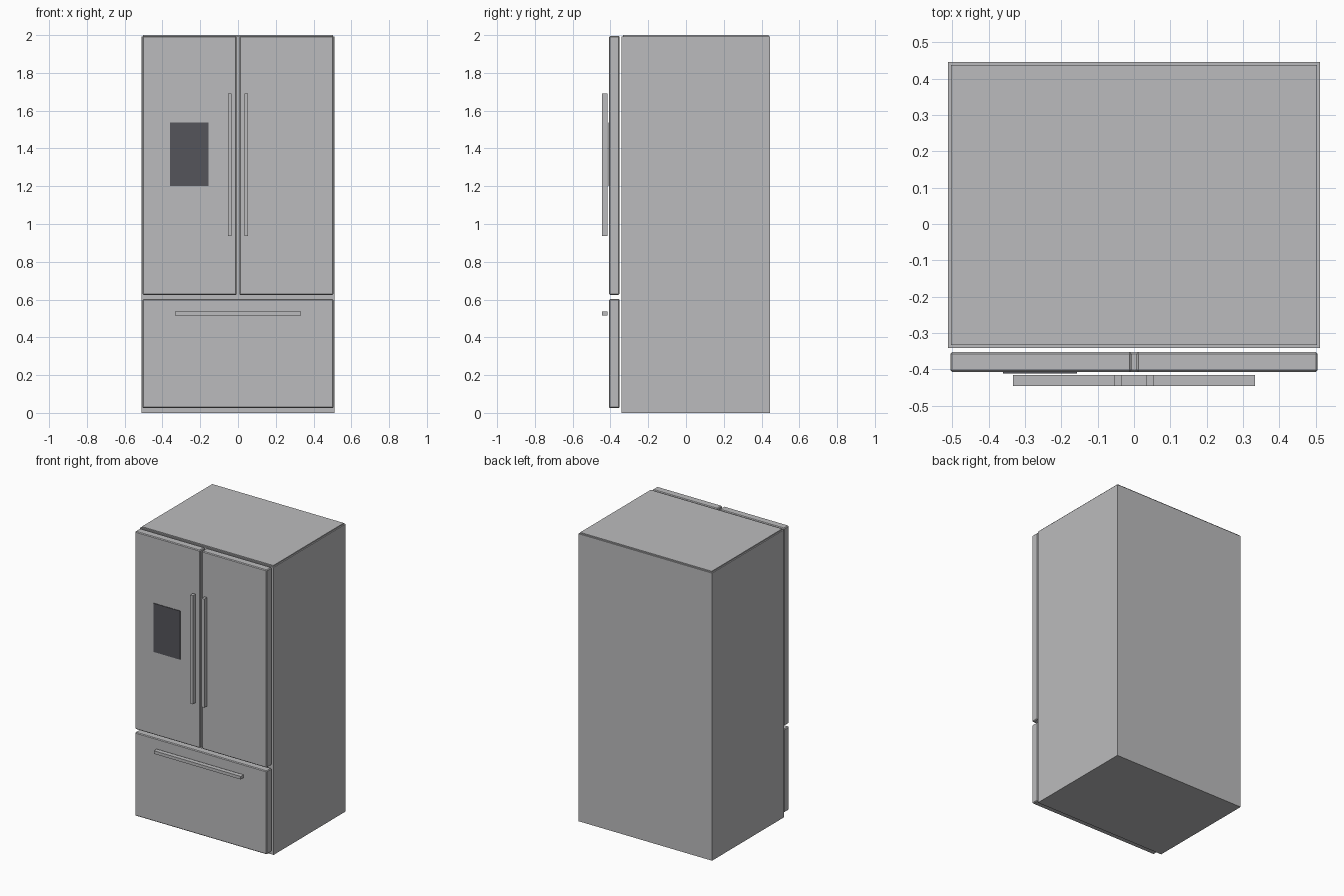
import bpy
from mathutils import Vector

if "Cube" in bpy.data.objects:
    bpy.data.objects.remove(bpy.data.objects["Cube"], do_unlink=True)


def make_material(name, rgb):
    mat = bpy.data.materials.new(name)
    mat.use_nodes = True
    color = (*rgb, 1.0)
    mat.diffuse_color = color
    mat.node_tree.nodes["Principled BSDF"].inputs["Base Color"].default_value = color
    return mat


def box(name, x, y, z, mat, bevel=0.0):
    """Box spanning the given (min, max) ranges, with optional chamfered edges."""
    low, high = Vector((x[0], y[0], z[0])), Vector((x[1], y[1], z[1]))
    bpy.ops.mesh.primitive_cube_add(size=1, location=(low + high) / 2)
    obj = bpy.context.object
    obj.name = name
    obj.scale = high - low
    bpy.ops.object.transform_apply(location=False, rotation=False, scale=True)
    obj.data.materials.append(mat)
    if bevel:
        mod = obj.modifiers.new("chamfer", "BEVEL")
        mod.width = bevel
        mod.segments = 1
    return obj


steel = make_material("light_steel", (0.50, 0.50, 0.51))
dark = make_material("dark_panel", (0.09, 0.09, 0.105))

# Cabinet with a slightly inset top plate
box("cabinet", (-0.512, 0.512), (-0.341, 0.446), (0, 1.992), steel)
box("top_plate", (-0.504, 0.504), (-0.333, 0.438), (1.992, 2.0), steel)

# Doors, drawer and bar handles
front = (-0.407, -0.352)
bar_depth = (-0.446, -0.415)
for side, sign in (("left", 1), ("right", -1)):
    box(side + "_door", sorted((sign * 0.007, sign * 0.505)), front, (0.625, 1.995), steel, 0.005)
    box(side + "_door_handle", sorted((sign * 0.034, sign * 0.054)), bar_depth, (0.937, 1.69), steel)
box("freezer_drawer", (-0.505, 0.505), front, (0.025, 0.603), steel, 0.005)
box("drawer_handle", (-0.333, 0.333), bar_depth, (0.515, 0.536), steel)

# Dispenser panel on the right door
box("dispenser_panel", (-0.36, -0.157), (-0.411, -0.406), (1.2, 1.537), dark)
